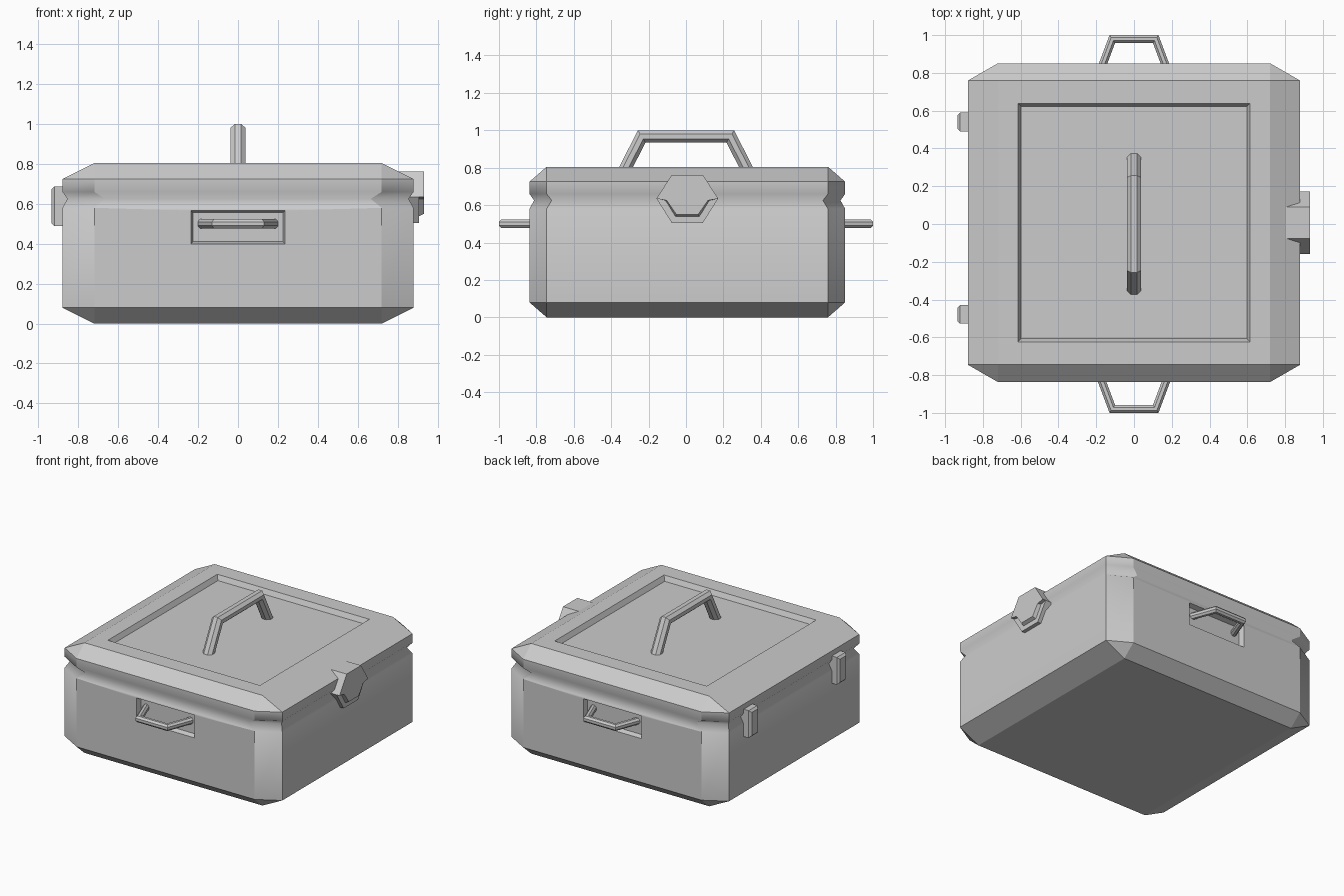
import bpy, bmesh, math
from mathutils import Vector

if "Cube" in bpy.data.objects:
    bpy.data.objects.remove(bpy.data.objects["Cube"])

YC = 0.007  # the case sits very slightly towards the back


def finish(name, bm):
    bmesh.ops.recalc_face_normals(bm, faces=bm.faces)
    me = bpy.data.meshes.new(name)
    bm.to_mesh(me)
    bm.free()
    ob = bpy.data.objects.new(name, me)
    bpy.context.collection.objects.link(ob)
    return ob


def loft(bm, rings):
    loops = [[bm.verts.new(p) for p in r] for r in rings]
    n = len(loops[0])
    for a, b in zip(loops, loops[1:]):
        for i in range(n):
            j = (i + 1) % n
            bm.faces.new((a[i], a[j], b[j], b[i]))
    bm.faces.new(loops[0][::-1])
    bm.faces.new(loops[-1])


def octagon(hx, hy, cx, cy, z):
    q = [(cx, -hy), (hx, -cy), (hx, cy), (cx, hy),
         (-cx, hy), (-hx, cy), (-hx, -cy), (-cx, -hy)]
    return [Vector((x, y + YC, z)) for x, y in q]


def recess(bm, normal, centre, half, rim, depth):
    """Sink a rectangular panel with sloped walls into the largest face facing normal."""
    n, c, h = Vector(normal), Vector(centre), Vector(half)
    bm.normal_update()
    f = max((f for f in bm.faces if f.normal.dot(n) > 0.99), key=lambda f: f.calc_area())
    mid = f.calc_center_median()
    bmesh.ops.inset_individual(bm, faces=[f], thickness=0.05)
    for v in f.verts:
        for k in range(3):
            if abs(n[k]) < 0.5:
                v.co[k] = c[k] + math.copysign(h[k], v.co[k] - mid[k])
    bmesh.ops.inset_individual(bm, faces=[f], thickness=rim)
    for v in f.verts:
        v.co -= n * depth


def handle(name, pts, axis, r, ra, sides=8):
    """Mitred bar along a planar path; r is in-plane radius, ra radius along axis."""
    pts, axis = [Vector(p) for p in pts], Vector(axis)
    rings = []
    for i, p in enumerate(pts):
        d1 = (p - pts[max(i - 1, 0)]).normalized() if i else None
        d2 = (pts[i + 1] - p).normalized() if i < len(pts) - 1 else d1
        d1 = d1 or d2
        m = (d1 + d2).normalized().cross(axis)
        m /= m.dot(d1.cross(axis))
        m /= m.length * m.normalized().dot(d1.cross(axis)) ** 2 or 1
        k = 1 / math.cos(math.pi / sides)
        ang = [(t + 0.5) * 2 * math.pi / sides for t in range(sides)]
        scale = 1 / m.normalized().dot(d1.cross(axis))
        m = m.normalized() * scale
        rings.append([p + m * r * k * math.cos(a) + axis * ra * k * math.sin(a) for a in ang])
    bm = bmesh.new()
    loft(bm, rings)
    return finish(name, bm)


def plate(name, outline, x0, x1, outline2=None):
    """Prism along x from a (y, z) outline."""
    bm = bmesh.new()
    loft(bm, [[Vector((x0, y + YC, z)) for y, z in outline],
              [Vector((x1, y + YC, z)) for y, z in (outline2 or outline)]])
    return finish(name, bm)


# case: chamfered box with a groove below the lid
bm = bmesh.new()
groove = (0.58, 0.625, 0.66)
loft(bm, [octagon(0.72, 0.752, 0.72, 0.752, 0.0),
          octagon(0.88, 0.844, 0.72, 0.752, 0.08),
          octagon(0.88, 0.844, 0.72, 0.752, groove[0]),
          octagon(0.855, 0.819, 0.665, 0.725, groove[1]),
          octagon(0.88, 0.844, 0.72, 0.752, groove[2]),
          octagon(0.88, 0.844, 0.72, 0.752, 0.725),
          octagon(0.72, 0.752, 0.72, 0.752, 0.805)])
bmesh.ops.remove_doubles(bm, verts=bm.verts, dist=0.0005)
bmesh.ops.recalc_face_normals(bm, faces=bm.faces)

# sunken lid panel and handle pockets
recess(bm, (0, 0, 1), (0, YC, 0), (0.615, 0.632, 0), 0.025, 0.035)
for s in (-1, 1):
    recess(bm, (0, s, 0), (0, 0, 0.483), (0.235, 0, 0.083), 0.015, 0.035)

# soft shading only along the groove
for f in bm.faces:
    f.smooth = True
for e in bm.edges:
    za, zb = (v.co.z for v in e.verts)
    e.smooth = abs(za - zb) < 1e-4 and any(abs(za - g) < 1e-3 for g in groove)
finish("case", bm)

# lid handle
handle("lid_handle", [(0, -0.345, 0.755), (0, -0.237, 0.967),
                      (0, 0.237, 0.967), (0, 0.345, 0.755)], (1, 0, 0), 0.033, 0.038)

# carrying handles in the front and back pockets
for s, label in ((-1, "front"), (1, "back")):
    handle(label + "_handle", [(-0.182, s * 0.80, 0.5), (-0.115, s * 0.979, 0.5),
                               (0.115, s * 0.979, 0.5), (0.182, s * 0.80, 0.5)],
           (0, 0, 1), 0.021, 0.023)

# latch: hexagonal base, raised upper half, smaller raised tongue below
hexagon = [(-0.165, 0.635), (-0.083, 0.505), (0.083, 0.505),
           (0.165, 0.635), (0.083, 0.762), (-0.083, 0.762)]
plate("latch_base", hexagon, 0.76, 0.908)
front = [(-0.165, 0.635), (-0.12, 0.625), (-0.065, 0.535), (0.065, 0.535),
         (0.12, 0.625), (0.165, 0.635), (0.083, 0.762), (-0.083, 0.762)]
front_top = [(-0.165, 0.635), (-0.11, 0.625), (-0.058, 0.55), (0.058, 0.55),
             (0.11, 0.625), (0.165, 0.635), (0.083, 0.762), (-0.083, 0.762)]
plate("latch_cover", front, 0.90, 0.932, front_top)

# hinges on the left side
for i, y in enumerate((-0.478, 0.54)):
    bm = bmesh.new()
    bmesh.ops.create_cube(bm, size=1)
    for v in bm.verts:
        v.co = Vector((-0.885 + v.co.x * 0.1, y + v.co.y * 0.1, 0.588 + v.co.z * 0.2))
    outer = [e for e in bm.edges if all(v.co.x < -0.9 for v in e.verts)]
    bmesh.ops.bevel(bm, geom=outer, offset=0.015, segments=1, affect='EDGES', profile=0.5)
    finish("hinge_%d" % (i + 1), bm)
